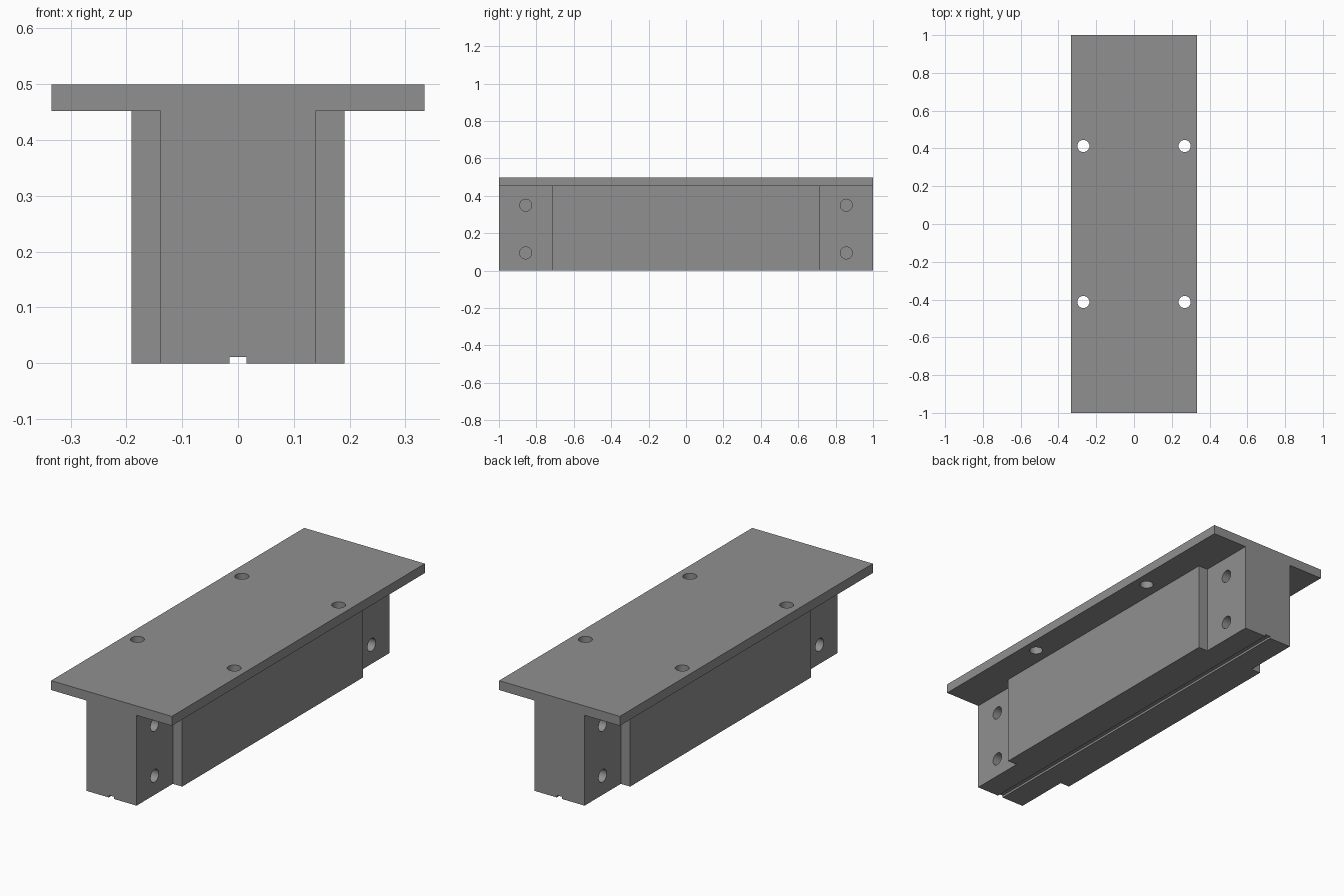
import bpy, bmesh
from mathutils import Matrix

if "Cube" in bpy.data.objects:
    bpy.data.objects.remove(bpy.data.objects["Cube"])

grey = bpy.data.materials.new("machined_grey")
grey.diffuse_color = (0.28, 0.28, 0.28, 1)
grey.use_nodes = True
grey.node_tree.nodes["Principled BSDF"].inputs["Base Color"].default_value = grey.diffuse_color


def make_object(name, bm):
    bmesh.ops.recalc_face_normals(bm, faces=bm.faces)
    mesh = bpy.data.meshes.new(name)
    bm.to_mesh(mesh)
    bm.free()
    mesh.materials.append(grey)
    ob = bpy.data.objects.new(name, mesh)
    bpy.context.collection.objects.link(ob)
    return ob


def box(name, size, centre):
    bm = bmesh.new()
    bmesh.ops.create_cube(bm, size=1, matrix=Matrix.Translation(centre) @ Matrix.Diagonal((*size, 1)))
    return make_object(name, bm)


def boolean(target, tool, operation):
    mod = target.modifiers.new(tool.name, 'BOOLEAN')
    mod.object = tool
    mod.operation = operation
    mod.solver = 'EXACT'
    tool.hide_render = True
    tool.hide_set(True)


def hole_cutters(name, centres, radius, depth, rotation):
    bm = bmesh.new()
    for c in centres:
        bmesh.ops.create_cone(bm, cap_ends=True, segments=32, radius1=radius, radius2=radius,
                              depth=depth, matrix=Matrix.Translation(c) @ rotation)
    return make_object(name, bm)


# Housing: plan outline with stepped-in ends, extruded upwards into the plate
END, MID, STEP = 0.139, 0.191, 0.714
half = [(END, -1), (END, -STEP), (MID, -STEP), (MID, STEP), (END, STEP), (END, 1)]
outline = half + [(-x, y) for x, y in reversed(half)]
bm = bmesh.new()
face = bm.faces.new([bm.verts.new((x, y, 0)) for x, y in outline])
top = bmesh.ops.extrude_face_region(bm, geom=[face])
bmesh.ops.translate(bm, vec=(0, 0, 0.475), verts=[v for v in top["geom"] if isinstance(v, bmesh.types.BMVert)])
housing = make_object("mounting_housing", bm)

# Wide top plate
boolean(housing, box("top_plate", (0.668, 2, 0.047), (0, 0, 0.4755)), 'UNION')

# Shallow groove along the underside
boolean(housing, box("groove_cutter", (0.03, 2.2, 0.05), (0, 0, -0.014)), 'DIFFERENCE')

# Through holes in the plate flanges
plate_holes = [(sx * 0.268, sy * 0.413, 0.476) for sx in (-1, 1) for sy in (-1, 1)]
boolean(housing, hole_cutters("plate_hole_cutters", plate_holes, 0.032, 0.2, Matrix.Identity(4)), 'DIFFERENCE')

# Blind holes in the sides of the stepped ends
side_holes = [(sx * END, sy * 0.857, z) for sx in (-1, 1) for sy in (-1, 1) for z in (0.095, 0.35)]
boolean(housing, hole_cutters("side_hole_cutters", side_holes, 0.032, 0.2, Matrix.Rotation(1.5707963, 4, 'Y')), 'DIFFERENCE')

# Bake the cuts and tidy up the helpers
bpy.context.view_layer.update()
result = bpy.data.meshes.new_from_object(housing.evaluated_get(bpy.context.evaluated_depsgraph_get()))
tools = [m.object for m in housing.modifiers]
housing.modifiers.clear()
housing.data = result
for tool in tools:
    bpy.data.objects.remove(tool)

# Smooth hole walls, sharp edges everywhere else
bpy.context.view_layer.objects.active = housing
housing.select_set(True)
bpy.ops.object.shade_smooth_by_angle(angle=0.52)
